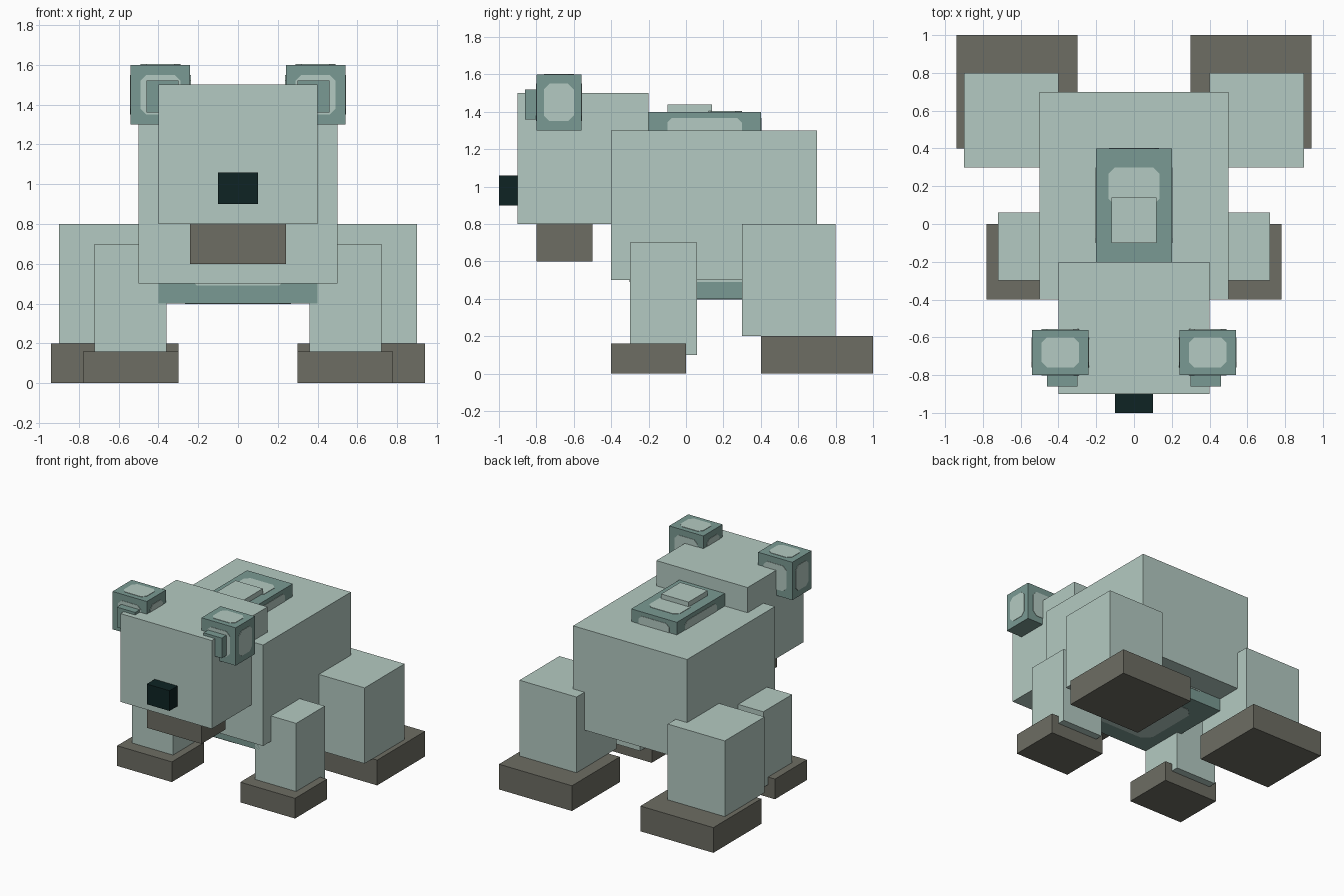
import bpy, bmesh
from mathutils import Vector

if "Cube" in bpy.data.objects:
    bpy.data.objects.remove(bpy.data.objects["Cube"])


def material(name, rgb):
    m = bpy.data.materials.new(name)
    m.diffuse_color = (*rgb, 1.0)
    m.use_nodes = True
    m.node_tree.nodes["Principled BSDF"].inputs["Base Color"].default_value = m.diffuse_color
    return m


PALE = material("pale_green", (0.456, 0.591, 0.539))
TEAL = material("dull_teal", (0.195, 0.323, 0.292))
BROWN = material("grey_brown", (0.153, 0.153, 0.125))
DARK = material("near_black", (0.0044, 0.0176, 0.0176))


def finish(bm, name, mat):
    bmesh.ops.recalc_face_normals(bm, faces=bm.faces)
    mesh = bpy.data.meshes.new(name)
    bm.to_mesh(mesh)
    bm.free()
    mesh.materials.append(mat)
    bpy.context.collection.objects.link(bpy.data.objects.new(name, mesh))


def box(name, x, y, z, mat):
    """Box from (min, max) ranges on each axis."""
    bm = bmesh.new()
    bmesh.ops.create_cube(bm, size=1)
    for v in bm.verts:
        for i, (lo, hi) in enumerate((x, y, z)):
            v.co[i] = hi if v.co[i] > 0 else lo
    finish(bm, name, mat)


def patch(name, x, y, z, axis, side, cut=0.03, inset=1 / 6):
    """Thin plate with clipped corners, inset on one face of a box."""
    r = (x, y, z)
    a, b = [i for i in range(3) if i != axis]
    ends = []
    for i in (a, b):
        lo, hi = r[i]
        m = (hi - lo) * inset
        ends.append((lo + m, hi - m))
    (a0, a1), (b0, b1) = ends
    ring = [(a0 + cut, b0), (a1 - cut, b0), (a1, b0 + cut), (a1, b1 - cut),
            (a1 - cut, b1), (a0 + cut, b1), (a0, b1 - cut), (a0, b0 + cut)]
    level = r[axis][1] if side > 0 else r[axis][0]
    bm = bmesh.new()
    verts = []
    for p, q in ring:
        co = Vector()
        co[a], co[b], co[axis] = p, q, level - side * 0.002
        verts.append(bm.verts.new(co))
    face = bm.faces.new(verts)
    out = bmesh.ops.extrude_face_region(bm, geom=[face])["geom"]
    for v in out:
        if isinstance(v, bmesh.types.BMVert):
            v.co[axis] += side * 0.005
    finish(bm, name, PALE)


# Torso, head and face
box("body", (-0.5, 0.5), (-0.4, 0.7), (0.5, 1.3), PALE)
box("head", (-0.4, 0.4), (-0.9, -0.2), (0.8, 1.5), PALE)
box("nose", (-0.1, 0.1), (-1.0, -0.9), (0.9, 1.06), DARK)
box("jaw", (-0.24, 0.24), (-0.8, -0.5), (0.6, 0.8), BROWN)

# Belly block with its pale patches
belly = ((-0.4, 0.4), (-0.3, 0.5), (0.4, 0.94))
box("belly", *belly, TEAL)
for axis, side in ((2, -1), (0, -1), (0, 1), (1, 1), (1, -1)):
    patch("belly_patch", *belly, axis, side, 0.06)

# Back plate, patches and raised block
plate = ((-0.2, 0.2), (-0.2, 0.4), (1.2, 1.4))
box("back_plate", *plate, TEAL)
for axis, side in ((0, -1), (0, 1), (1, 1)):
    patch("back_plate_patch", *plate, axis, side, 0.025)
patch("back_plate_top_patch", (-0.135, 0.135), (0.1, 0.3), (1.2, 1.4), 2, 1, 0.035, 0)
box("back_block", (-0.12, 0.12), (-0.1, 0.14), (1.38, 1.44), PALE)

# Paired parts on both sides
for label, s in (("right", 1), ("left", -1)):
    def span(lo, hi):
        return (lo, hi) if s > 0 else (-hi, -lo)

    # Ears
    ear = (span(0.24, 0.54), (-0.8, -0.56), (1.3, 1.6))
    box(label + "_ear", *ear, TEAL)
    for axis, side in ((0, -1), (0, 1), (1, -1), (1, 1), (2, 1)):
        patch(label + "_ear_patch", *ear, axis, side)
    box(label + "_inner_ear", span(0.30, 0.46), (-0.86, -0.58), (1.36, 1.52), TEAL)

    # Legs and feet
    box(label + "_front_leg", span(0.36, 0.72), (-0.3, 0.06), (0.1, 0.7), PALE)
    box(label + "_front_foot", span(0.30, 0.78), (-0.4, 0.0), (0.0, 0.16), BROWN)
    box(label + "_back_leg", span(0.4, 0.9), (0.3, 0.8), (0.2, 0.8), PALE)
    box(label + "_back_foot", span(0.30, 0.94), (0.4, 1.0), (0.0, 0.2), BROWN)
